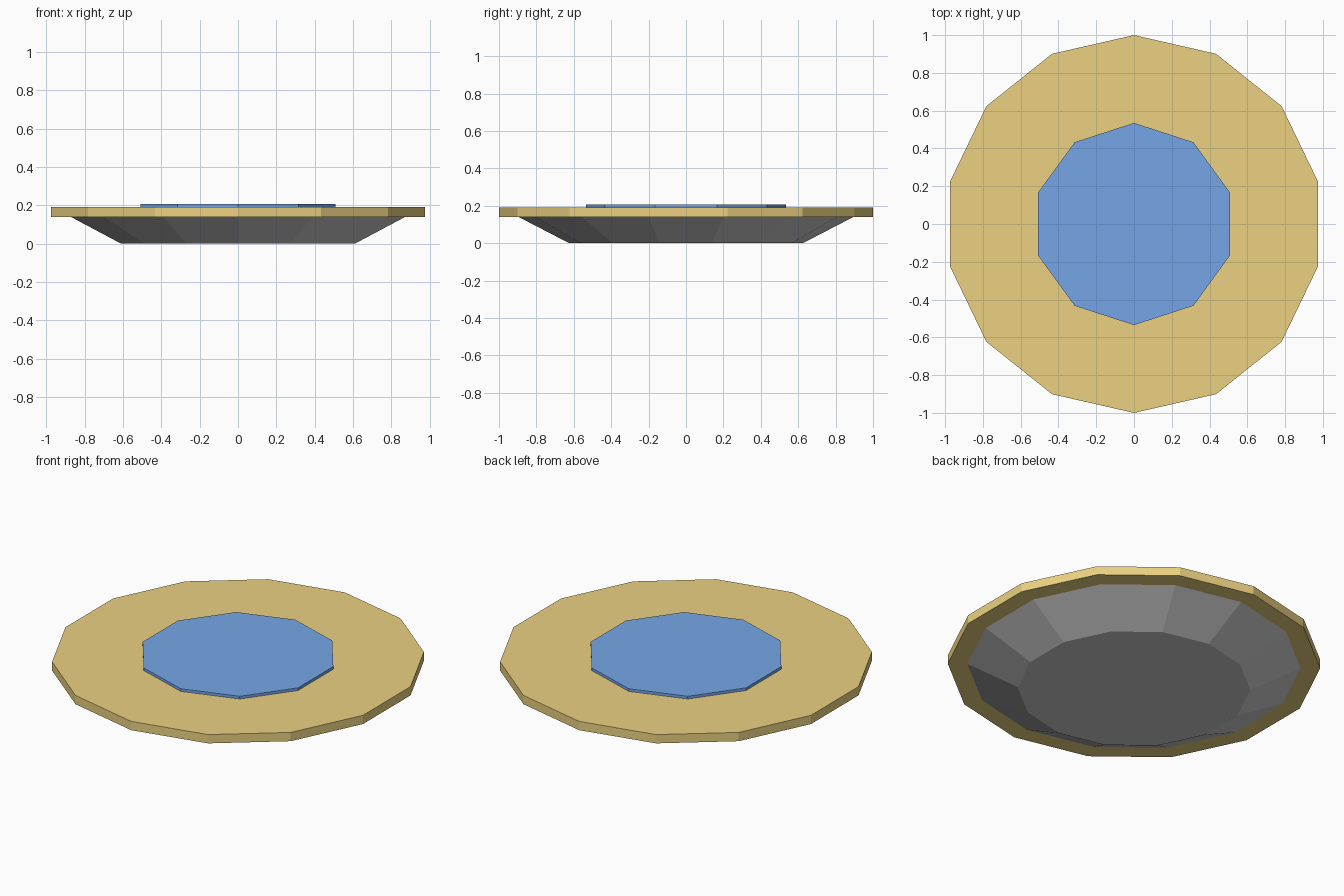
import bpy
import bmesh
import math

if "Cube" in bpy.data.objects:
    bpy.data.objects.remove(bpy.data.objects["Cube"])


def material(name, color):
    mat = bpy.data.materials.new(name)
    mat.diffuse_color = color
    mat.use_nodes = True
    mat.node_tree.nodes["Principled BSDF"].inputs["Base Color"].default_value = mat.diffuse_color
    return mat


def tapered_disc(name, sides, r_bottom, r_top, z0, z1, mat=None):
    """Flat-shaded prism or frustum with one corner pointing to +y."""
    bm = bmesh.new()
    rings = []
    for r, z in ((r_bottom, z0), (r_top, z1)):
        rings.append([bm.verts.new((r * math.sin(2 * math.pi * i / sides),
                                    r * math.cos(2 * math.pi * i / sides), z))
                      for i in range(sides)])
    for ring in rings:
        bm.faces.new(ring)
    for i in range(sides):
        j = (i + 1) % sides
        bm.faces.new((rings[0][i], rings[0][j], rings[1][j], rings[1][i]))
    bmesh.ops.recalc_face_normals(bm, faces=bm.faces)
    mesh = bpy.data.meshes.new(name)
    bm.to_mesh(mesh)
    bm.free()
    obj = bpy.data.objects.new(name, mesh)
    bpy.context.collection.objects.link(obj)
    if mat:
        mesh.materials.append(mat)
    return obj


gold = material("gold", (0.83, 0.64, 0.22, 1))
blue = material("blue", (0.18, 0.38, 0.80, 1))

# Sloping underside
tapered_disc("base", 14, 0.625, 0.895, 0.0, 0.14)
# Wide flat rim
tapered_disc("rim", 14, 1.0, 1.0, 0.14, 0.192, gold)
# Raised centre panel
tapered_disc("centre_panel", 10, 0.535, 0.535, 0.192, 0.208, blue)
